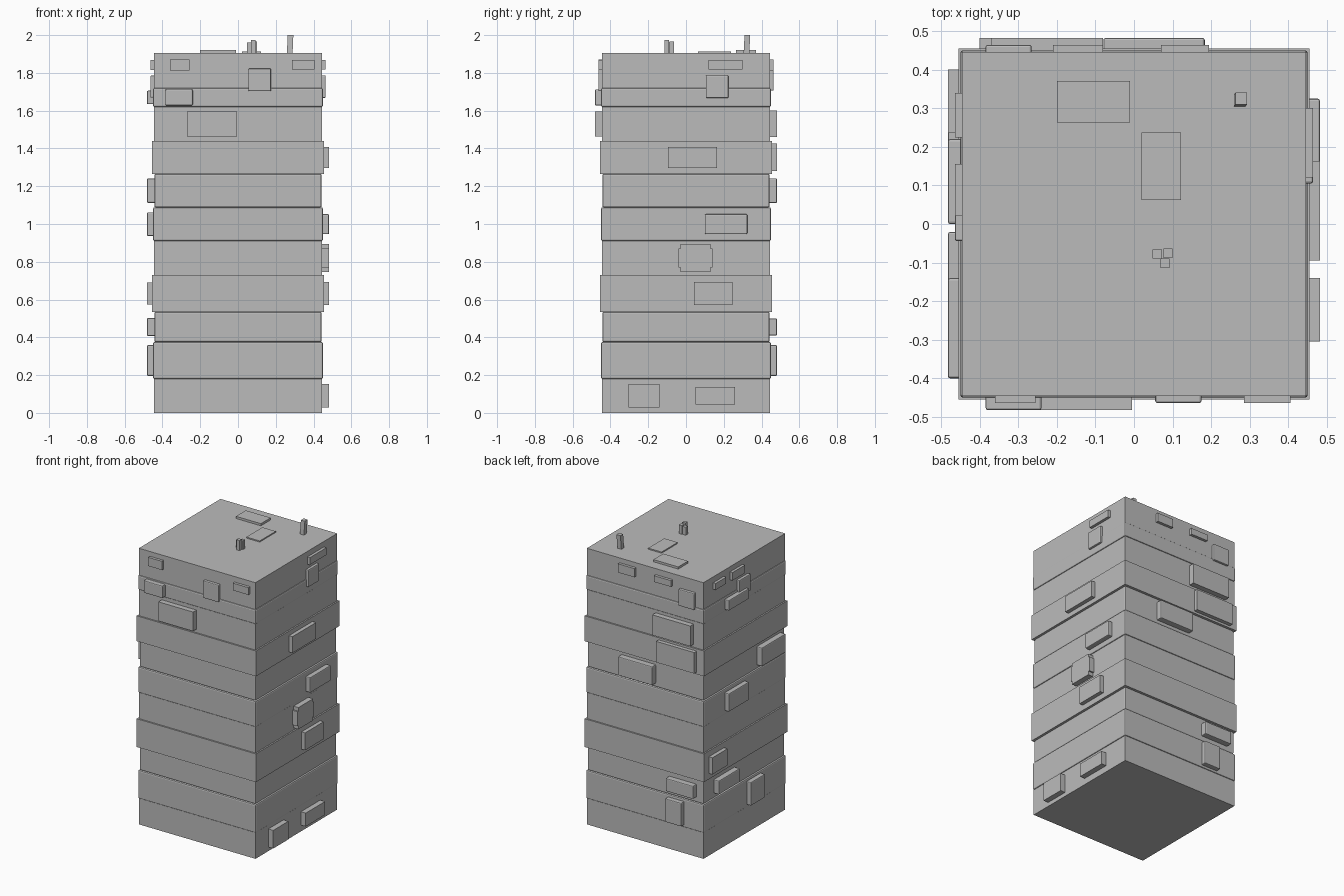
import bpy, bmesh
from mathutils import Matrix, Vector

cube = bpy.data.objects.get("Cube")
if cube:
    bpy.data.objects.remove(cube, do_unlink=True)

grey = bpy.data.materials.new("concrete_grey")
grey.use_nodes = True
grey.diffuse_color = (0.5, 0.5, 0.5, 1)
grey.node_tree.nodes["Principled BSDF"].inputs["Base Color"].default_value = grey.diffuse_color


def box(name, centre, size, bevel=0, lean=(0, 0, 0)):
    """Box around a centre, with optional rounded edges and a sideways leaning top."""
    bm = bmesh.new()
    bmesh.ops.create_cube(bm, size=1, matrix=Matrix.Diagonal((*size, 1)))
    for v in bm.verts:
        if v.co.z > 0:
            v.co += Vector(lean)
    if bevel:
        bmesh.ops.bevel(bm, geom=bm.edges[:], offset=bevel, segments=2, profile=0.5, affect='EDGES')
    mesh = bpy.data.meshes.new(name)
    bm.to_mesh(mesh)
    bm.free()
    mesh.materials.append(grey)
    ob = bpy.data.objects.new(name, mesh)
    ob.location = centre
    bpy.context.collection.objects.link(ob)


# Stacked storeys: each kind has its own half width and edge bevel
kinds = {
    "plain": (0.445, 0), "overhang": (0.455, 0),
    "band": (0.45, 0.008), "recessed_band": (0.443, 0.008),
}
storeys = [
    ("ground", "plain", 0.18), ("first", "band", 0.195), ("second", "recessed_band", 0.16),
    ("third", "overhang", 0.195), ("fourth", "plain", 0.18), ("fifth", "band", 0.178),
    ("sixth", "recessed_band", 0.177), ("seventh", "overhang", 0.175), ("eighth", "plain", 0.18),
    ("ninth", "band", 0.1), ("top", "plain", 0.185),
]
levels = {}  # height and edge softness of the panels on each level
roof = 0
for name, kind, height in storeys:
    half, bevel = kinds[kind]
    middle = roof + height / 2
    box(f"{name}_storey", (0, 0, middle), (2 * half, 2 * half, height), bevel)
    levels[name] = (middle, 0.006 if bevel else 0)
    roof += height

# Extra panel levels around the top storey; these panels are shallow
shallow = {"eaves": (1.842, 0), "attic": (1.763, 0.006), "cornice": (1.727, 0.006)}
levels.update(shallow)


def add_panels(side, axis, sign, rows):
    """Wall panels on one side: level, middle along the wall, length, height."""
    for i, (level, along, length, height) in enumerate(rows):
        z, soft = levels[level]
        reach = 0.464 if level in shallow else 0.482
        inner = 0.4
        centre, size = [along, along, z], [length, length, height]
        centre[axis] = sign * (inner + reach) / 2
        size[axis] = reach - inner
        box(f"{side}_panel_{i + 1}", centre, size, soft)


add_panels("front", 1, -1, [
    ("eaves", -0.308, 0.105, 0.06), ("eaves", 0.345, 0.12, 0.05),
    ("attic", 0.115, 0.12, 0.12), ("ninth", -0.312, 0.145, 0.085),
    ("eighth", -0.138, 0.265, 0.132),
])
add_panels("left", 0, 1, [
    ("eaves", 0.21, 0.18, 0.05), ("cornice", 0.165, 0.12, 0.12),
    ("seventh", 0.034, 0.258, 0.112), ("fifth", 0.212, 0.225, 0.106),
    ("fourth", 0.05, 0.16, 0.15), ("fourth", 0.05, 0.18, 0.1),
    ("third", 0.144, 0.202, 0.12), ("ground", -0.222, 0.165, 0.125),
    ("ground", 0.155, 0.21, 0.092),
])
add_panels("back", 1, 1, [
    ("eaves", 0.132, 0.125, 0.06), ("eaves", -0.145, 0.13, 0.043),
    ("attic", -0.325, 0.12, 0.115), ("eighth", -0.225, 0.29, 0.14),
    ("seventh", -0.255, 0.29, 0.145), ("sixth", 0.052, 0.263, 0.13),
    ("second", -0.285, 0.21, 0.09), ("first", -0.238, 0.125, 0.162),
])
add_panels("right", 0, -1, [
    ("eaves", 0.282, 0.115, 0.045), ("eaves", 0.088, 0.135, 0.055),
    ("cornice", 0.018, 0.125, 0.117), ("ninth", 0.11, 0.22, 0.072),
    ("sixth", -0.27, 0.26, 0.128), ("fifth", 0.11, 0.22, 0.125),
    ("third", 0.318, 0.165, 0.115), ("second", 0.215, 0.23, 0.095),
    ("first", -0.098, 0.155, 0.162),
])

# Roof hatches
box("large_roof_hatch", (-0.105, 0.317, roof), (0.19, 0.107, 0.03))
box("small_roof_hatch", (0.071, 0.15, roof), (0.102, 0.175, 0.016))

# Leaning chimney and a cluster of vents
box("chimney", (0.27, 0.315, roof), (0.03, 0.03, 0.19), lean=(0.008, 0.01, 0))
for i, (x, y, height) in enumerate([(0.06, -0.078, 0.055), (0.088, -0.076, 0.06), (0.08, -0.102, 0.07)]):
    box(f"roof_vent_{i + 1}", (x, y, roof), (0.024, 0.024, 2 * height))
